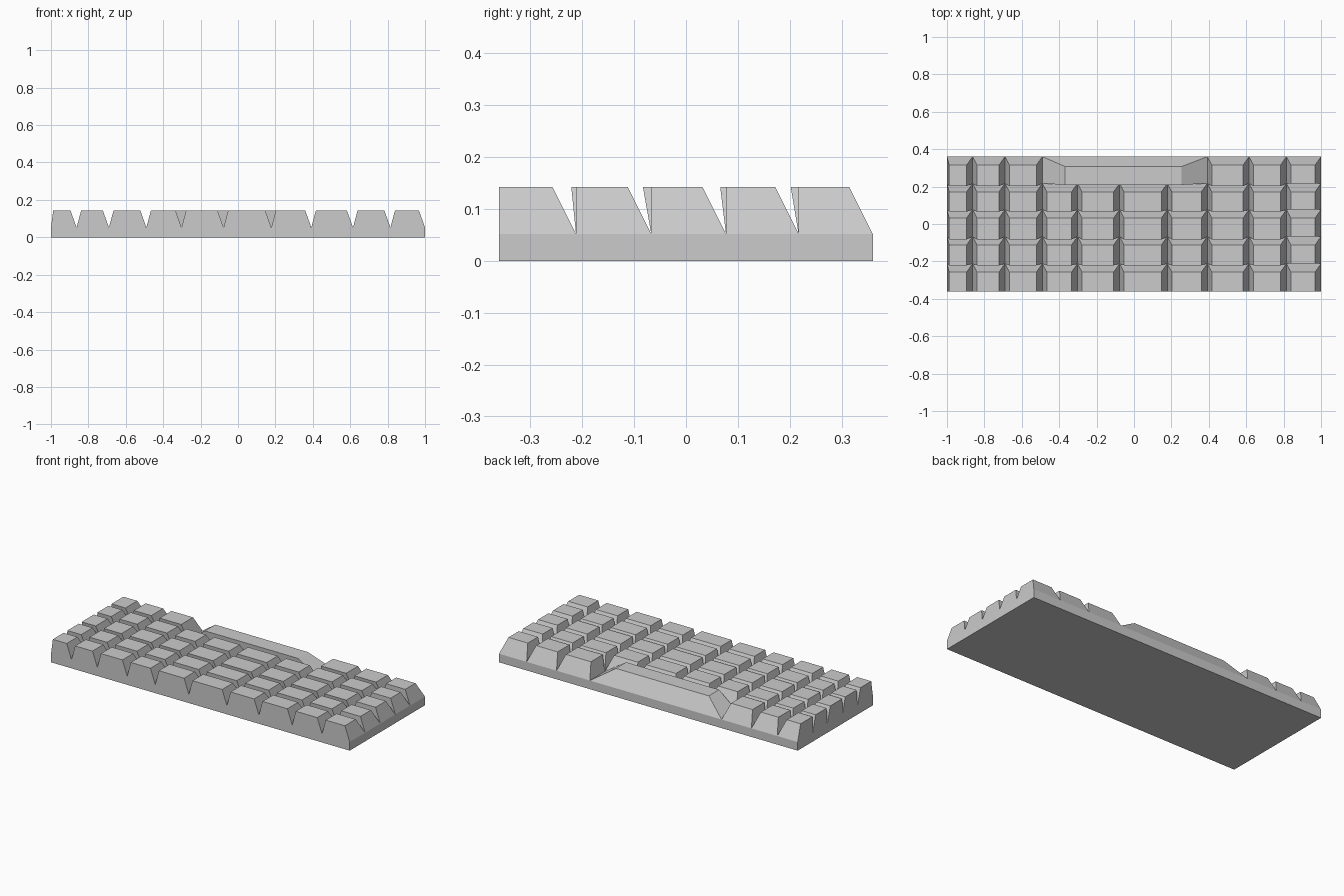
import bpy, bmesh

if "Cube" in bpy.data.objects:
    bpy.data.objects.remove(bpy.data.objects["Cube"])

Z_BASE, Z_TOP = 0.052, 0.142
XS = [-1, -0.863, -0.69, -0.49, -0.302, -0.077, 0.178, 0.392, 0.615, 0.815, 1]
YS = [-0.36, -0.212, -0.067, 0.077, 0.217, 0.36]
LEAN = [0, 0.009, 0.016, 0.011, 0.015]   # slight forward overhang of each row


def frustum(name, low, high, z0, z1, skip):
    """Tapered block from two (x0, x1, y0, y1) rectangles, leaving one end open."""
    bm = bmesh.new()
    rings = []
    for (x0, x1, y0, y1), z in ((low, z0), (high, z1)):
        rings.append([bm.verts.new((x, y, z)) for x, y in
                      ((x0, y0), (x1, y0), (x1, y1), (x0, y1))])
    a, b = rings
    for i in range(4):
        j = (i + 1) % 4
        bm.faces.new((a[i], a[j], b[j], b[i]))
    if skip != "bottom":
        bm.faces.new(a[::-1])
    if skip != "top":
        bm.faces.new(b)
    mesh = bpy.data.meshes.new(name)
    bm.to_mesh(mesh)
    bm.free()
    obj = bpy.data.objects.new(name, mesh)
    bpy.context.collection.objects.link(obj)


def key(name, x0, x1, row, left, right, lean, back=0.045):
    y0, y1 = YS[row], YS[row + 1]
    frustum(name, (x0, x1, y0, y1),
            (x0 + left, x1 - right, y0 - lean, y1 - back),
            Z_BASE, Z_TOP, "bottom")


# Base tray, closed on top by the tiled keys
tray = (XS[0], XS[-1], YS[0], YS[-1])
frustum("base", tray, tray, 0, Z_BASE, "top")

# Square keys; the last row leaves room for the long key
last = len(XS) - 2
for row in range(5):
    for col in range(last + 1):
        if row == 4 and 3 <= col <= 6:
            continue
        left = 0.012 if col == 0 else 0.024
        lean = 0 if col == last else LEAN[row]
        key(f"key_{row}_{col}", XS[col], XS[col + 1], row, left, 0.032, lean)

# Long bar key
key("long_key", XS[3], XS[7], 4, 0.122, 0.138, 0.008, 0.053)
